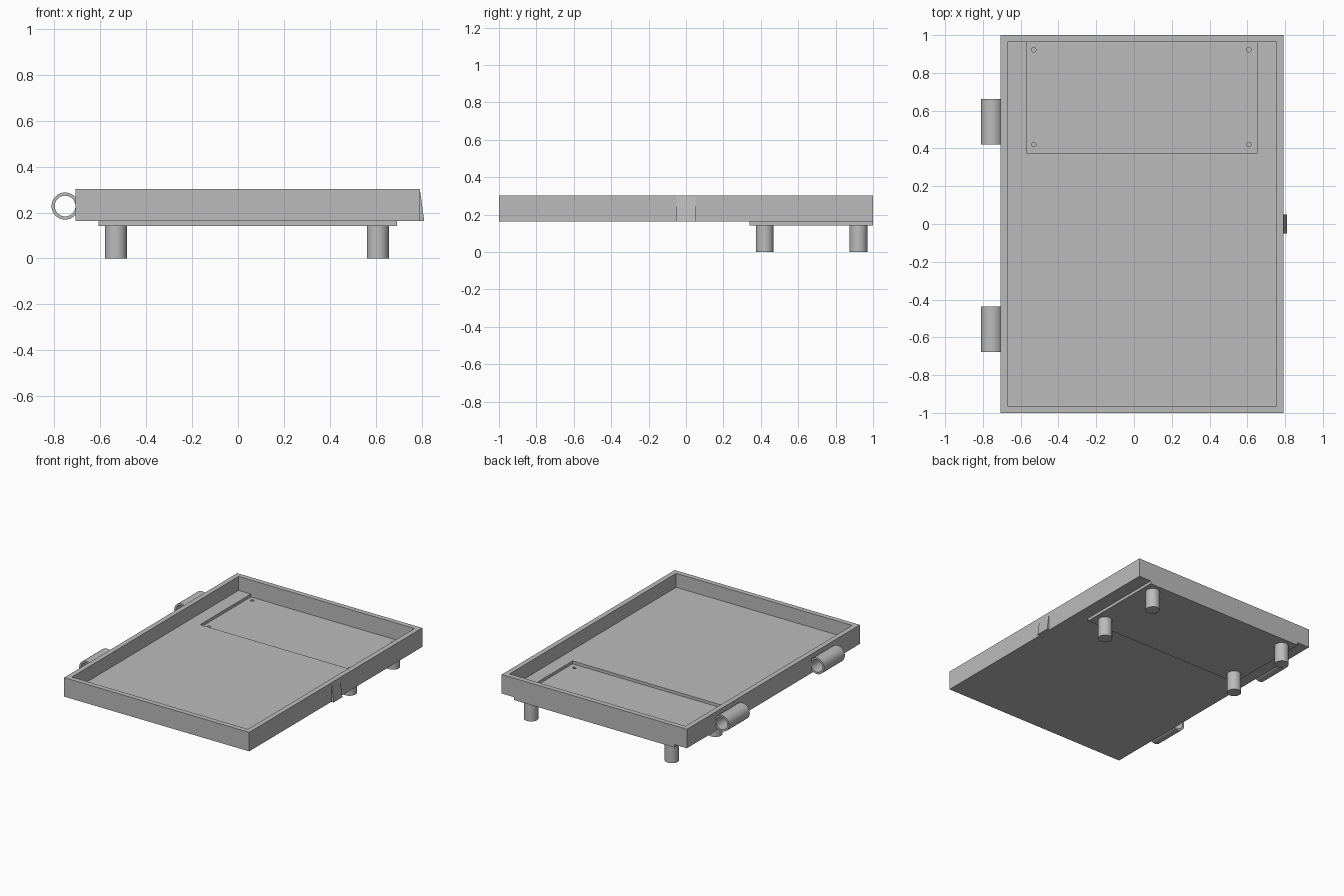
import bpy, bmesh, math
from mathutils import Matrix, Vector

cube = bpy.data.objects.get("Cube")
if cube:
    bpy.data.objects.remove(cube, do_unlink=True)

grey = bpy.data.materials.new("plain grey")
grey.use_nodes = True
COLOUR = (0.5, 0.5, 0.5, 1)
grey.diffuse_color = COLOUR
for node in grey.node_tree.nodes:
    if node.type == 'BSDF_PRINCIPLED':
        node.inputs["Base Color"].default_value = COLOUR


def make(name, bm):
    mesh = bpy.data.meshes.new(name)
    bmesh.ops.recalc_face_normals(bm, faces=bm.faces)
    bm.to_mesh(mesh)
    bm.free()
    mesh.materials.append(grey)
    obj = bpy.data.objects.new(name, mesh)
    bpy.context.collection.objects.link(obj)
    return obj


def box(name, low, high):
    low, high = Vector(low), Vector(high)
    bm = bmesh.new()
    place = Matrix.Translation((low + high) / 2) @ Matrix.Diagonal((*(high - low), 1))
    bmesh.ops.create_cube(bm, size=1, matrix=place)
    return make(name, bm)


def cylinder(name, centre, radius, length, along_y=False, sides=48):
    bm = bmesh.new()
    turn = Matrix.Rotation(math.pi / 2 if along_y else 0, 4, 'X')
    bmesh.ops.create_cone(bm, cap_ends=True, segments=sides, radius1=radius, radius2=radius,
                          depth=length, matrix=Matrix.Translation(centre) @ turn)
    return make(name, bm)


def activate(obj):
    bpy.ops.object.select_all(action='DESELECT')
    obj.select_set(True)
    bpy.context.view_layer.objects.active = obj


def cut(obj, cutter):
    cutter.hide_render = True
    activate(obj)
    mod = obj.modifiers.new("cut", 'BOOLEAN')
    mod.operation = 'DIFFERENCE'
    mod.solver = 'EXACT'
    mod.object = cutter
    bpy.ops.object.modifier_apply(modifier=mod.name)
    bpy.data.objects.remove(cutter, do_unlink=True)


def smooth(obj):
    activate(obj)
    bpy.ops.object.shade_smooth_by_angle(angle=math.radians(30))


WALL = 0.037
LEFT, RIGHT = -0.707, 0.791
BASE, TOP, STEP = 0.163, 0.302, 0.021
PX0, PX1, PY0 = -0.607, 0.691, 0.34

# Open tray with a shallow pocket in its floor
tray = box("tray", (LEFT, -1, BASE), (RIGHT, 1, TOP))
cut(tray, box("cavity", (LEFT + WALL, WALL - 1, BASE + WALL), (RIGHT - WALL, 1 - WALL, TOP + 0.1)))
cut(tray, box("pocket", (PX0 + WALL, PY0 + WALL, BASE + WALL - STEP),
              (PX1 - WALL, 1 - WALL, BASE + WALL + 0.05)))

# Raised panel under the pocket
panel = box("underside_panel", (PX0, PY0, BASE - STEP), (PX1, 1, BASE))

# Four feet, each with a blind screw hole from above
for side, x in (("right", -0.531), ("left", 0.608)):
    for end, y in (("front", 0.421), ("back", 0.922)):
        foot = cylinder(f"{end}_{side}_foot", (x, y, (BASE - STEP) / 2), 0.048, BASE - STEP)
        for part in (tray, panel, foot):
            cut(part, cylinder("screw_hole", (x, y, 0.14), 0.012, 0.2, sides=24))
        smooth(foot)

# Hinge tubes along the right wall
for end, y in (("front", -0.558), ("back", 0.541)):
    tube = cylinder(f"{end}_hinge_tube", (-0.752, y, 0.228), 0.059, 0.24, along_y=True)
    cut(tube, cylinder("bore", (-0.752, y, 0.228), 0.045, 0.4, along_y=True))
    smooth(tube)

# Wedge catch on the left wall
bm = bmesh.new()
profile = [(RIGHT, BASE), (0.81, BASE), (RIGHT, TOP)]
face = bm.faces.new([bm.verts.new((x, -0.05, z)) for x, z in profile])
ext = bmesh.ops.extrude_face_region(bm, geom=[face])
bmesh.ops.translate(bm, vec=(0, 0.1, 0),
                    verts=[v for v in ext["geom"] if isinstance(v, bmesh.types.BMVert)])
make("wedge_catch", bm)
